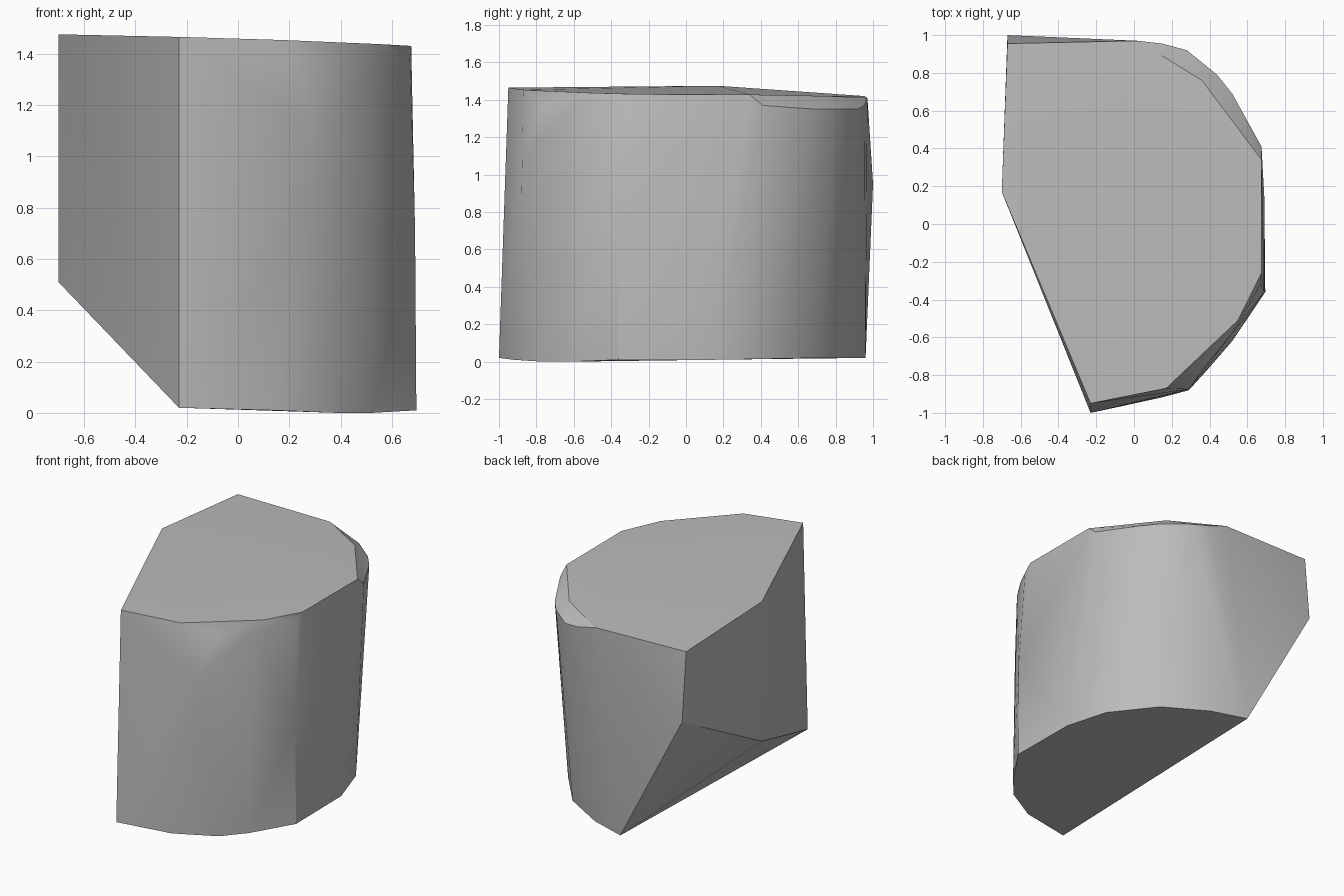
import bpy, bmesh
from math import radians

cube = bpy.data.objects.get("Cube")
if cube:
    bpy.data.objects.remove(cube)

# Stone colour
stone = bpy.data.materials.new("grey stone")
stone.use_nodes = True
colour = (0.5, 0.5, 0.5, 1)
stone.diffuse_color = colour
stone.node_tree.nodes["Principled BSDF"].inputs["Base Color"].default_value = colour

# Base outline, straight chord on the left and rounded on the right
base = [(-.23, -1, .02), (.14, -.92, .01), (.39, -.77, 0), (.52, -.62, 0), (.695, -.36, .01),
        (.69, .14, .01), (.6, .43, .015), (.37, .71, .02), (.08, .88, .02), (-.17, .96, .02)]
# Widest points of the body, including the undercut on the left
body = [(-.7, .17, .51), (-.67, 1, .95), (.29, -.88, .85), (.29, -.875, 1.1), (.69, -.36, .7)]
# Shoulder under the chipped rim
shoulder = [(.38, -.75, 1.375), (.52, -.58, 1.375), (.67, -.32, 1.38), (.675, .41, 1.37),
            (.52, .69, 1.35), (.44, .79, 1.35), (.28, .92, 1.35), (.15, .955, 1.37)]
# Gently sloping top
top = [(-.23, -.95, 1.465), (.17, -.87, 1.453), (.55, -.51, 1.437), (.675, -.26, 1.43),
       (.675, .34, 1.428), (.36, .76, 1.42), (.02, .97, 1.41), (-.67, .955, 1.42), (-.7, .17, 1.475)]

# Wrap the outlines in one solid
bm = bmesh.new()
for point in base + body + shoulder + top:
    bm.verts.new(point)
hull = bmesh.ops.convex_hull(bm, input=bm.verts)
loose = [v for v in bm.verts if not v.link_faces]
bmesh.ops.delete(bm, geom=loose, context='VERTS')
bmesh.ops.dissolve_limit(bm, angle_limit=radians(2), verts=bm.verts, edges=bm.edges)
bmesh.ops.recalc_face_normals(bm, faces=bm.faces)
mesh = bpy.data.meshes.new("stone_chunk")
bm.to_mesh(mesh)
bm.free()
mesh.materials.append(stone)
chunk = bpy.data.objects.new("stone_chunk", mesh)
bpy.context.collection.objects.link(chunk)

# Smooth the rounded side, keep the broken edges sharp
bpy.ops.object.select_all(action='DESELECT')
chunk.select_set(True)
bpy.context.view_layer.objects.active = chunk
bpy.ops.object.shade_smooth_by_angle(angle=radians(30))
